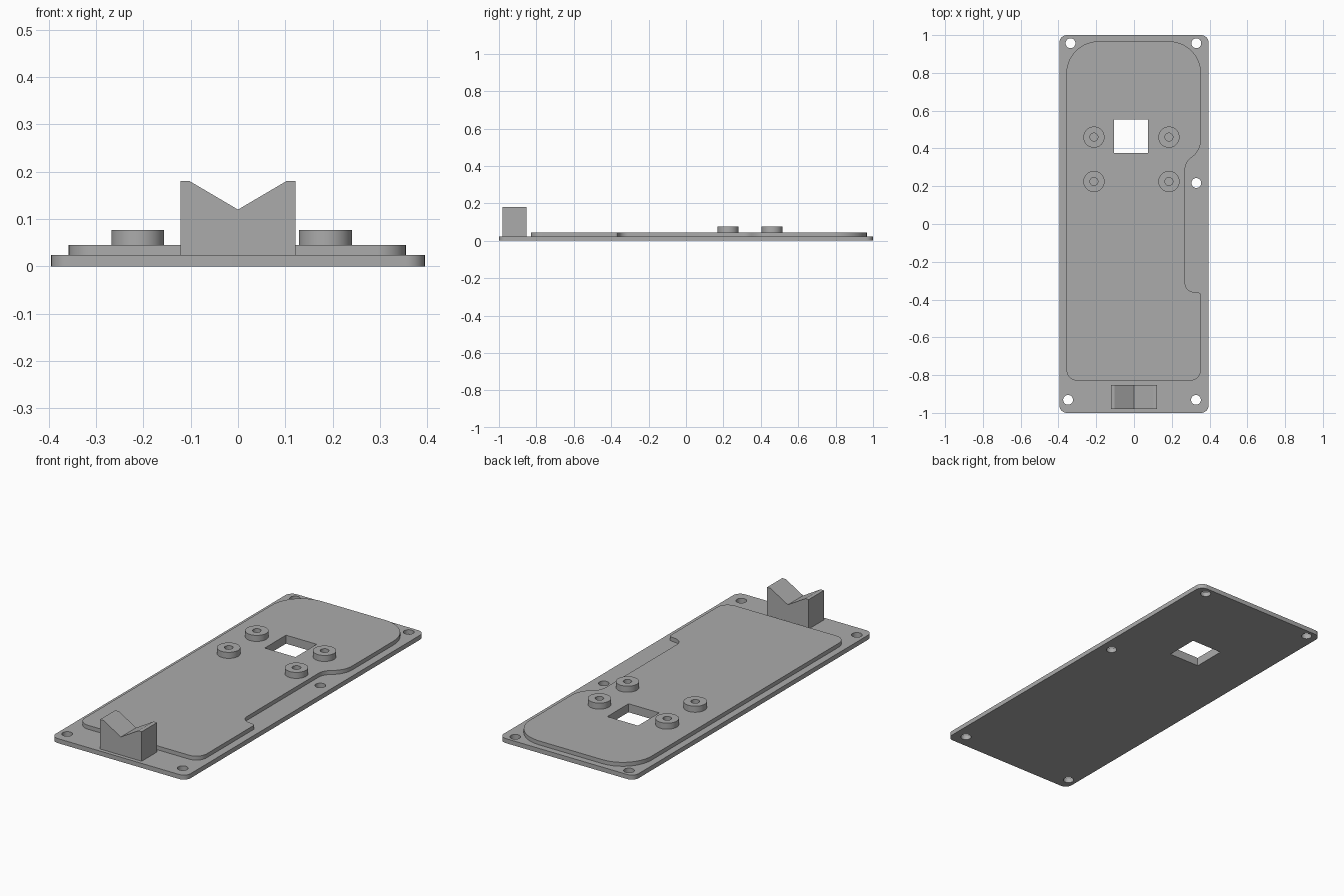
import bpy, bmesh, math
from mathutils import Vector

cube = bpy.data.objects.get("Cube")
if cube:
    bpy.data.objects.remove(cube, do_unlink=True)

grey = bpy.data.materials.new("plain grey")
grey.use_nodes = True
colour = (0.41, 0.41, 0.41, 1)
grey.diffuse_color = colour
grey.node_tree.nodes["Principled BSDF"].inputs["Base Color"].default_value = colour


def rounded(corners, steps=10):
    """Outline with a fillet of radius r at each (x, y, r) corner."""
    out = []
    for i, (x, y, r) in enumerate(corners):
        p = Vector((x, y))
        if r == 0:
            out.append(p)
            continue
        a = (Vector(corners[i - 1][:2]) - p).normalized()
        b = (Vector(corners[(i + 1) % len(corners)][:2]) - p).normalized()
        half = a.angle(b) / 2
        centre = p + (a + b).normalized() * (r / math.sin(half))
        start = p + a * (r / math.tan(half)) - centre
        end = p + b * (r / math.tan(half)) - centre
        sweep = start.angle(end)
        for k in range(steps + 1):
            t = k / steps
            out.append(centre + (start * math.sin((1 - t) * sweep)
                                 + end * math.sin(t * sweep)) / math.sin(sweep))
    return out


def circle(x, y, r, n=32):
    return [Vector((x + r * math.cos(math.tau * i / n),
                    y + r * math.sin(math.tau * i / n))) for i in range(n)]


def rectangle(x0, x1, y0, y1, r=0):
    return rounded([(x0, y0, r), (x1, y0, r), (x1, y1, r), (x0, y1, r)])


def prism(name, loops, low, high, place=lambda u, v, w: (u, v, w)):
    """Extrude an outline, with any further loops as through holes."""
    bm = bmesh.new()
    for loop in loops:
        verts = [bm.verts.new((p[0], p[1], low)) for p in loop]
        for i, v in enumerate(verts):
            bm.edges.new((verts[i - 1], v))
    bmesh.ops.triangle_fill(bm, use_beauty=True, edges=bm.edges[:],
                            normal=(0, 0, 1))
    ext = bmesh.ops.extrude_face_region(bm, geom=bm.faces[:])
    for v in ext["geom"]:
        if isinstance(v, bmesh.types.BMVert):
            v.co.z = high
    for v in bm.verts:
        v.co = place(*v.co)
    bmesh.ops.recalc_face_normals(bm, faces=bm.faces[:])
    mesh = bpy.data.meshes.new(name)
    bm.to_mesh(mesh)
    bm.free()
    obj = bpy.data.objects.new(name, mesh)
    bpy.context.collection.objects.link(obj)
    mesh.materials.append(grey)
    bpy.ops.object.select_all(action="DESELECT")
    obj.select_set(True)
    bpy.context.view_layer.objects.active = obj
    bpy.ops.object.shade_smooth_by_angle(angle=math.radians(30))
    return obj


BASE_TOP, PLATE_TOP, BOSS_TOP = 0.024, 0.045, 0.077
window = rectangle(-0.106, 0.074, 0.375, 0.553)

# Base plate with screw holes and window
screws = [(-0.336, 0.957), (0.33, 0.957), (0.33, 0.217),
          (-0.349, -0.931), (0.328, -0.931)]
base = [rectangle(-0.395, 0.395, -1, 1, 0.04), window]
base += [circle(x, y, 0.026) for x, y in screws]
prism("base_plate", base, 0, BASE_TOP)

# Raised plate with a notch in its right edge
outline = rounded([
    (-0.358, -0.83, 0.06), (0.355, -0.83, 0.06),
    (0.355, -0.365, 0.015), (0.27, -0.355, 0.05),
    (0.27, 0.325, 0.08), (0.355, 0.39, 0.12),
    (0.355, 0.967, 0.17), (-0.358, 0.967, 0.17)])
prism("raised_plate", [outline, window], BASE_TOP, PLATE_TOP)

# Four ring-shaped standoffs
for x, side in ((-0.212, "right"), (0.185, "left")):
    for y, end in ((0.225, "front"), (0.46, "back")):
        prism(f"standoff_{end}_{side}",
              [circle(x, y, 0.056, 48), circle(x, y, 0.021)],
              PLATE_TOP, BOSS_TOP)

# Notched rest block at the front
half = [(0.122, BASE_TOP), (0.122, 0.18), (0.102, 0.18)]
profile = half + [(0, 0.12)] + [(-x, z) for x, z in reversed(half)]
prism("notched_rest", [profile], -0.98, -0.852, lambda u, v, w: (u, w, v))
